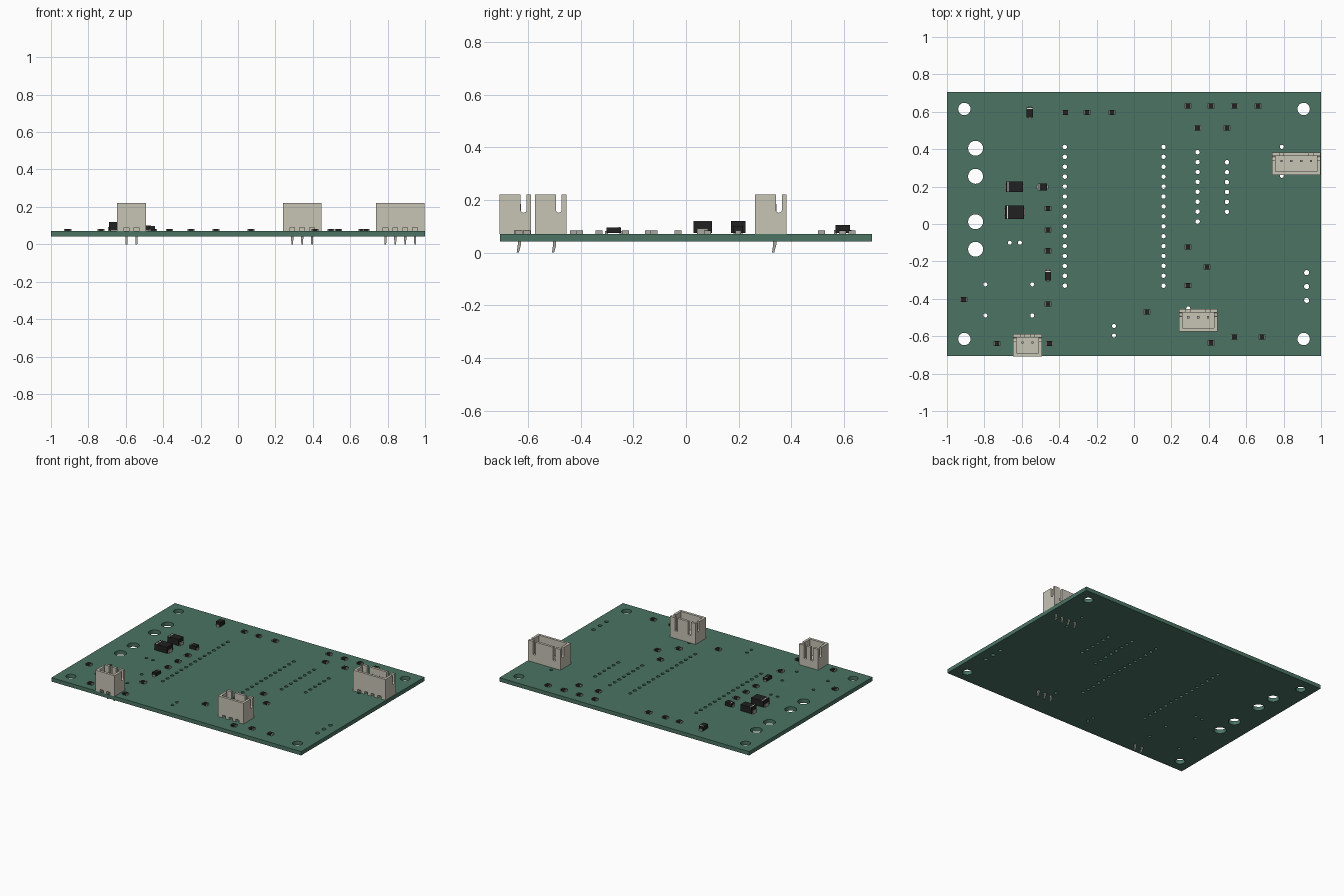
import bpy
import bmesh
from math import pi
from mathutils import Matrix, Vector

if "Cube" in bpy.data.objects:
    bpy.data.objects.remove(bpy.data.objects["Cube"], do_unlink=True)


def make_material(name, color):
    mat = bpy.data.materials.new(name)
    mat.use_nodes = True
    mat.diffuse_color = (*color, 1)
    mat.node_tree.nodes["Principled BSDF"].inputs["Base Color"].default_value = (*color, 1)
    return mat


green = make_material("board green", (0.07, 0.175, 0.125))
beige = make_material("connector beige", (0.57, 0.55, 0.46))
black = make_material("component black", (0.015, 0.015, 0.015))
metal = make_material("solder metal", (0.4, 0.39, 0.35))
pale = make_material("polarity mark white", (0.75, 0.75, 0.72))

BOTTOM, TOP = 0.042, 0.07
HALF_DEPTH = 0.706
PITCH = 0.053


def add_box(bm, low, high, slot=0):
    low, high = Vector(low), Vector(high)
    size = Matrix.Diagonal((*(high - low), 1))
    verts = bmesh.ops.create_cube(bm, size=1, matrix=Matrix.Translation((low + high) / 2) @ size)["verts"]
    for face in {f for v in verts for f in v.link_faces}:
        face.material_index = slot
    return verts


def add_cylinder(bm, center, radius, length, sides, turn=None):
    matrix = Matrix.Translation(center) @ (turn or Matrix())
    bmesh.ops.create_cone(bm, cap_ends=True, segments=sides, radius1=radius,
                          radius2=radius, depth=length, matrix=matrix)


def finish(bm, name, *mats):
    mesh = bpy.data.meshes.new(name)
    bm.to_mesh(mesh)
    bm.free()
    for mat in mats:
        mesh.materials.append(mat)
    obj = bpy.data.objects.new(name, mesh)
    bpy.context.collection.objects.link(obj)
    return obj


def cut(obj, bm):
    """Subtract the cutter mesh and bake the result."""
    cutter = finish(bm, "cutter")
    cutter.hide_render = True
    mod = obj.modifiers.new("cut", "BOOLEAN")
    mod.operation, mod.solver, mod.object = "DIFFERENCE", "EXACT", cutter
    graph = bpy.context.evaluated_depsgraph_get()
    mesh = bpy.data.meshes.new_from_object(obj.evaluated_get(graph))
    obj.modifiers.clear()
    obj.data = mesh
    bpy.data.objects.remove(cutter, do_unlink=True)


def cut_box(obj, low, high):
    bm = bmesh.new()
    add_box(bm, low, high)
    cut(obj, bm)


# Circuit board with drilled holes
bm = bmesh.new()
add_box(bm, (-1, -HALF_DEPTH, BOTTOM), (1, HALF_DEPTH, TOP))
board = finish(bm, "circuit_board", green)

drill = bmesh.new()


def hole(x, y, radius, sides=12):
    add_cylinder(drill, (x, y, TOP), radius, 0.2, sides)


for sx in (-1, 1):
    for sy in (-1, 1):
        hole(sx * 0.907, sy * 0.615, 0.033, 32)
for y in (0.405, 0.255, 0.012, -0.135):
    hole(-0.847, y, 0.04, 32)
# Header rows: x, first y, count, pitch, radius
for x, y, count, pitch, radius in (
        (-0.37, 0.412, 15, PITCH, 0.012), (0.158, 0.412, 15, PITCH, 0.012),
        (0.34, 0.384, 8, PITCH, 0.012), (0.497, 0.33, 6, PITCH, 0.012),
        (0.923, -0.26, 3, 0.074, 0.014)):
    for i in range(count):
        hole(x, y - i * pitch, radius)
for x, y in ((-0.664, -0.1), (-0.61, -0.1), (-0.795, -0.323), (-0.544, -0.323),
             (-0.795, -0.489), (-0.544, -0.489), (-0.107, -0.545), (-0.107, -0.597),
             (0.79, 0.412), (0.79, 0.257), (0.29, -0.451)):
    hole(x, y, 0.011)
cut(board, drill)

# Small chip parts with metal end caps
chips = [(-0.366, 0.595), (-0.251, 0.595), (-0.118, 0.595),
         (0.34, 0.514), (0.497, 0.514),
         (-0.46, 0.082), (-0.46, -0.031), (-0.46, -0.143), (-0.46, -0.427),
         (-0.91, -0.404), (-0.733, -0.64), (-0.452, -0.64),
         (0.289, -0.122), (0.39, -0.23), (0.289, -0.33), (0.07, -0.47),
         (0.412, -0.635), (0.537, -0.605), (0.685, -0.605)]
chips += [(x, 0.63) for x in (0.289, 0.412, 0.537, 0.663)]
bm = bmesh.new()
for x, y in chips:
    add_box(bm, (x - 0.014, y - 0.0135, TOP), (x + 0.014, y + 0.0135, 0.083))
    for side in (-1, 1):
        c = x + side * 0.0165
        add_box(bm, (c - 0.0025, y - 0.0135, TOP), (c + 0.0025, y + 0.0135, 0.082), 1)
finish(bm, "chip_components", black, metal)


# Diodes: black body, bent leads at both ends, painted polarity stripe
def diode(name, x, y, length, width, height, upright=False):
    bm = bmesh.new()
    a, b = length / 2, width / 2
    add_box(bm, (-a, -b, 0.004), (a, b, height))
    for side in (-1, 1):
        c = side * a
        add_box(bm, (c - 0.006, -b * 0.6, 0), (c + 0.006, b * 0.6, height * 0.45), 1)
    stripe = -a + length * 0.12
    add_box(bm, (stripe - 0.003, -b, height - 0.001), (stripe + 0.003, b, height + 0.001), 2)
    obj = finish(bm, name, black, metal, pale)
    obj.location = (x, y, TOP)
    if upright:
        obj.rotation_euler.z = -pi / 2


diode("power_diode_back", -0.639, 0.198, 0.09, 0.056, 0.049)
diode("power_diode_front", -0.639, 0.063, 0.1, 0.07, 0.048)
diode("signal_diode_side", -0.489, 0.198, 0.05, 0.036, 0.03)
diode("signal_diode_front", -0.46, -0.275, 0.055, 0.032, 0.026, True)
diode("signal_diode_back", -0.557, 0.596, 0.055, 0.036, 0.034, True)


# Open-topped pin connector: shrouded housing with slots, and its pins
def connector(name, count, first_x, front):
    last_x = first_x + (count - 1) * PITCH
    left, right = first_x - 0.05, last_x + 0.05
    back, top, wall = front + 0.12, 0.22, 0.018
    pins = [first_x + i * PITCH for i in range(count)]
    slot_y = back - wall - 0.011

    bm = bmesh.new()
    add_box(bm, (left, front, TOP), (right, back, top))
    housing = finish(bm, name + "_housing", beige)
    cut_box(housing, (left + wall, front + wall, 0.105), (right - wall, back - wall, 0.3))
    # Rounded slots through both end walls
    cut_box(housing, (left - 0.1, slot_y - 0.011, 0.162), (right + 0.1, slot_y + 0.011, 0.3))
    bm = bmesh.new()
    add_cylinder(bm, ((left + right) / 2, slot_y, 0.162), 0.011, right - left + 0.1, 16,
                 Matrix.Rotation(pi / 2, 4, "Y"))
    cut(housing, bm)
    # Key slots in the back wall
    for x in (first_x, last_x):
        cut_box(housing, (x - 0.011, back - 0.03, 0.125), (x + 0.011, back + 0.1, 0.3))
    # Relief notches under the front edge
    for x in pins:
        cut_box(housing, (x - 0.013, front - 0.1, 0.06), (x + 0.013, front + 0.055, 0.09))

    # Pins, with slightly kicked tails under the board
    bm = bmesh.new()
    y, r = front + 0.075, 0.006
    for x in pins:
        add_box(bm, (x - r, y - r, 0.03), (x + r, y + r, 0.185))
        for v in add_box(bm, (x - r, y - r, 0), (x + r, y + r, 0.03)):
            if v.co.z < 0.01:
                v.co.x += (x - v.co.x) * 0.3
                v.co.y += (y - v.co.y) * 0.3 - 0.006
    finish(bm, name + "_pins", metal)


connector("four_pin_connector", 4, 0.788, 0.262)
connector("three_pin_connector", 3, 0.29, -0.574)
connector("two_pin_connector", 2, -0.596, -0.708)
